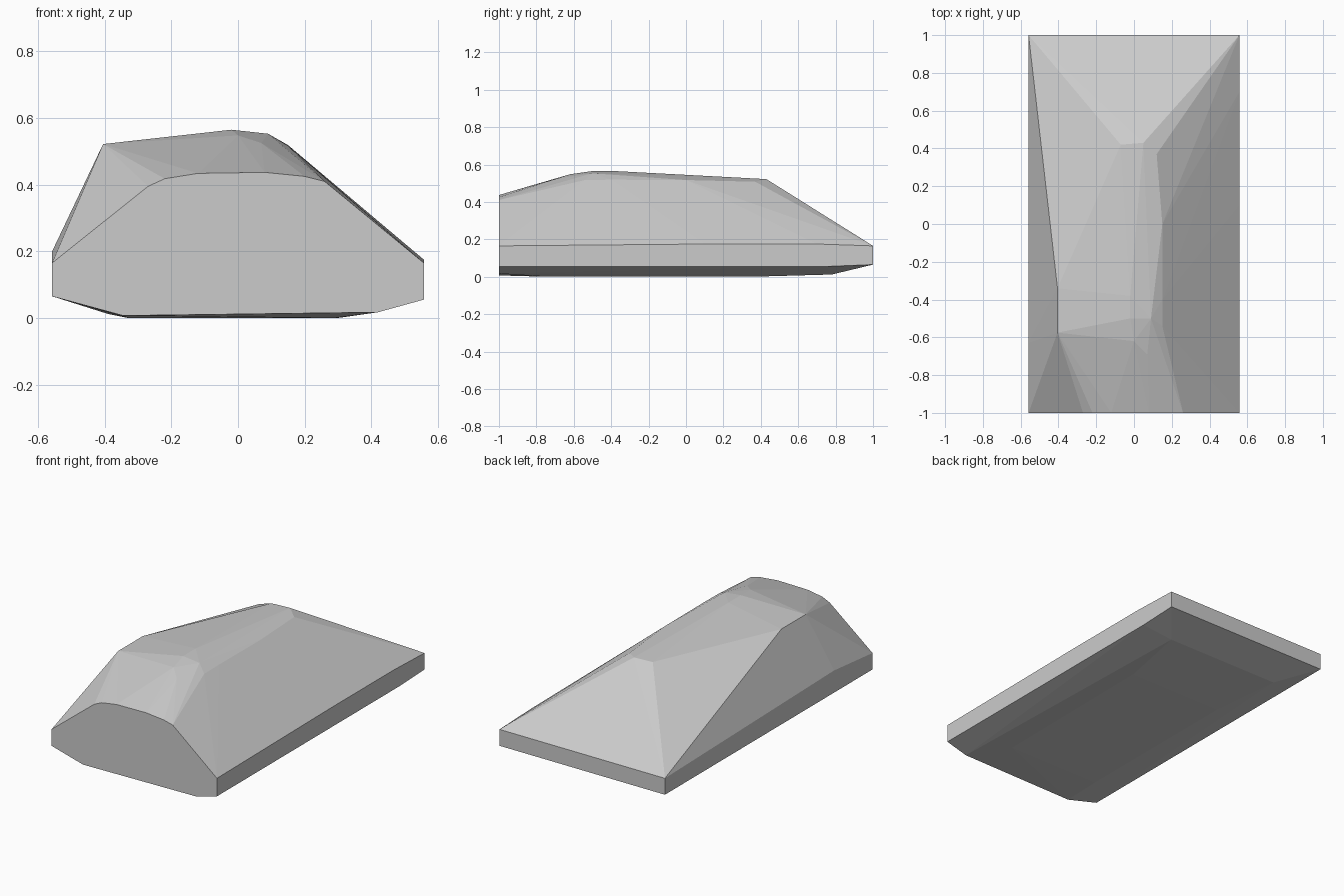
import bpy
import bmesh

cube = bpy.data.objects.get("Cube")
if cube:
    bpy.data.objects.remove(cube, do_unlink=True)


def flat_material(name, value):
    material = bpy.data.materials.new(name)
    material.use_nodes = True
    color = (value, value, value, 1)
    material.diffuse_color = color
    shader = next(n for n in material.node_tree.nodes if n.type == "BSDF_PRINCIPLED")
    shader.inputs["Base Color"].default_value = color
    return material


def section(y, profile):
    """Place an (x, z) profile across the body at depth y."""
    return [(x, y, z) for x, z in profile]


def ridge(x, profile):
    """Place a (y, z) profile along the body at width x."""
    return [(x, y, z) for y, z in profile]


def convex_shell(name, points, material):
    """Wrap the guide points in a faceted closed shell."""
    mesh = bpy.data.meshes.new(name)
    bm = bmesh.new()
    for point in points:
        bm.verts.new(point)
    hull = bmesh.ops.convex_hull(bm, input=bm.verts)
    leftovers = {v for v in hull["geom_interior"] + hull["geom_unused"]
                 if isinstance(v, bmesh.types.BMVert)}
    bmesh.ops.delete(bm, geom=list(leftovers), context="VERTS")
    bmesh.ops.recalc_face_normals(bm, faces=bm.faces)
    bm.to_mesh(mesh)
    bm.free()
    mesh.materials.append(material)
    body = bpy.data.objects.new(name, mesh)
    bpy.context.scene.collection.objects.link(body)
    return body


half_width = 0.558

# Flat front end with its arched top and chamfered bottom
front_end = section(-1, [
    (-half_width, 0.065), (-half_width, 0.165), (-0.27, 0.395), (-0.22, 0.418),
    (-0.12, 0.434), (0.08, 0.437), (0.2, 0.425), (0.26, 0.41),
    (half_width, 0.165), (half_width, 0.055), (0.42, 0.017), (-0.345, 0.007),
])

# Thin rectangular back edge
back_edge = section(1, [(side * half_width, z)
                        for side in (-1, 1) for z in (0.065, 0.165)])

# Slight bulges along the two upright side walls
side_bulges = (ridge(-half_width, [(-0.63, 0.2)])
               + ridge(half_width, [(0.1, 0.175), (0.7, 0.175), (0.75, 0.055)]))

# Left shoulder, crown and right shoulder of the raised top
top_ridges = (ridge(-0.405, [(-0.34, 0.522), (-0.575, 0.522)])
              + ridge(-0.02, [(-0.5, 0.565), (-0.38, 0.565)])
              + ridge(0, [(-0.62, 0.548)])
              + ridge(0.07, [(-0.69, 0.525)])
              + ridge(0.09, [(-0.5, 0.553)])
              + ridge(0.15, [(-0.54, 0.517), (-0.4, 0.519), (0, 0.517)]))

# Rear rim of the raised top
rear_rim = [(-0.07, 0.42, 0.522), (0.05, 0.43, 0.522), (0.12, 0.37, 0.508)]

# Shallow tapered underside
underside = (section(0.78, [(-0.39, 0.012), (0.375, 0.012)])
             + section(0.35, [(-0.33, 0), (0.3, 0)])
             + section(-0.74, [(-0.33, 0), (0.29, 0)]))

convex_shell("faceted_body",
             front_end + back_edge + side_bulges + top_ridges + rear_rim + underside,
             flat_material("plain grey", 0.6))
